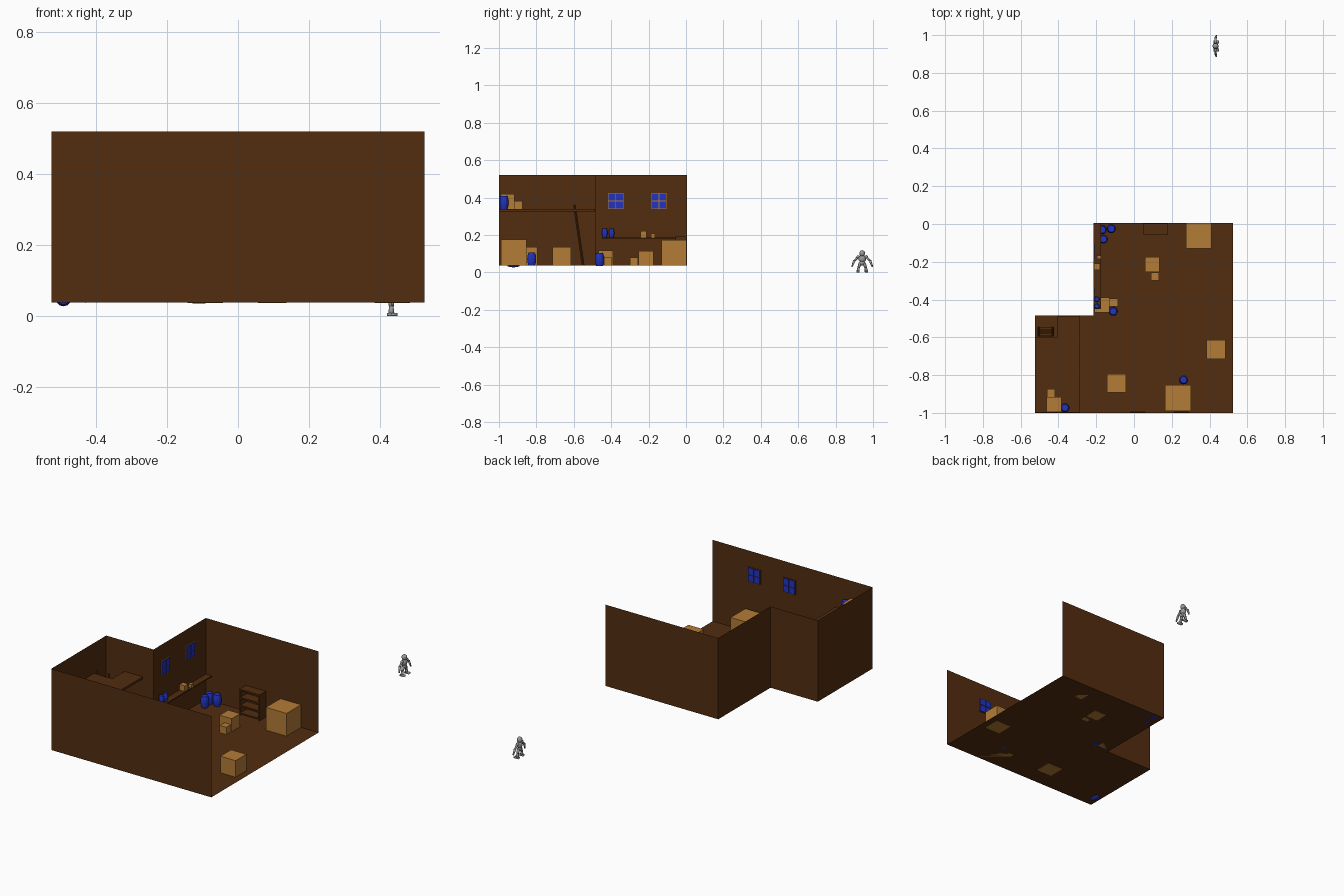
import bpy, bmesh, math
from mathutils import Vector, Matrix

if "Cube" in bpy.data.objects:
    bpy.data.objects.remove(bpy.data.objects["Cube"])

def mat(name, c):
    m = bpy.data.materials.new(name)
    m.diffuse_color = (*c, 1)
    m.use_nodes = True
    m.node_tree.nodes["Principled BSDF"].inputs["Base Color"].default_value = m.diffuse_color
    return m

BROWN = mat("dark_wood", (0.085, 0.026, 0.005))
TAN = mat("crate_wood", (0.45, 0.2, 0.036))
BLUE = mat("blue_paint", (0.016, 0.033, 0.52))
GREY = mat("grey_metal", (0.32, 0.32, 0.32))
FLOOR, TOP, LOFT = 0.038, 0.52, 0.34

def finish(name, bm, m, smooth=False):
    bmesh.ops.recalc_face_normals(bm, faces=bm.faces[:])
    me = bpy.data.meshes.new(name)
    bm.to_mesh(me)
    bm.free()
    me.materials.append(m)
    for p in me.polygons:
        p.use_smooth = smooth
    ob = bpy.data.objects.new(name, me)
    bpy.context.collection.objects.link(ob)
    return ob

def add_box(bm, x0, x1, y0, y1, z0, z1):
    mtx = Matrix.Translation(((x0 + x1) / 2, (y0 + y1) / 2, (z0 + z1) / 2)) @ \
        Matrix.Diagonal((x1 - x0, y1 - y0, z1 - z0, 1))
    bmesh.ops.create_cube(bm, size=1, matrix=mtx)

def boxes(name, m, *dims):
    bm = bmesh.new()
    for d in dims:
        add_box(bm, *d)
    return finish(name, bm, m)

def rod(bm, a, b, r0, r1, seg=8):
    a, b = Vector(a), Vector(b)
    rot = (b - a).to_track_quat('Z', 'Y').to_matrix().to_4x4()
    bmesh.ops.create_cone(bm, cap_ends=True, segments=seg, radius1=r0, radius2=r1,
                          depth=(b - a).length, matrix=Matrix.Translation((a + b) / 2) @ rot)

def ball(bm, c, s):
    bmesh.ops.create_uvsphere(bm, u_segments=10, v_segments=8, radius=1,
                              matrix=Matrix.Translation(c) @ Matrix.Diagonal((*s, 1)))

# Room shell: L-shaped floor, walls on every side except the right
plan = [(0.525, -1), (-0.525, -1), (-0.525, -0.485), (-0.215, -0.485), (-0.215, 0.005), (0.525, 0.005)]
bm = bmesh.new()
bm.faces.new([bm.verts.new((x, y, FLOOR)) for x, y in plan])
finish("floor", bm, BROWN)
bm = bmesh.new()
low = [bm.verts.new((x, y, FLOOR)) for x, y in plan]
high = [bm.verts.new((x, y, TOP)) for x, y in plan]
for i in range(5):
    bm.faces.new((low[i], low[i + 1], high[i + 1], high[i]))
finish("walls", bm, BROWN)

# Loft with a ladder hole in the back corner
bm = bmesh.new()
loft = [(-0.524, -0.999), (-0.285, -0.999), (-0.285, -0.486), (-0.405, -0.486), (-0.405, -0.6), (-0.524, -0.6)]
f = bm.faces.new([bm.verts.new((x, y, LOFT)) for x, y in loft])
ext = bmesh.ops.extrude_face_region(bm, geom=[f])
bmesh.ops.translate(bm, vec=(0, 0, -0.014), verts=[v for v in ext["geom"] if isinstance(v, bmesh.types.BMVert)])
finish("loft", bm, BROWN)

# Ladder
bm = bmesh.new()
for x in (-0.505, -0.43):
    rod(bm, (x, -0.55, FLOOR), (x, -0.597, 0.362), 0.007, 0.007, 4)
for i in range(7):
    t = (i + 0.7) / 7.4
    y, z = -0.55 - 0.047 * t, FLOOR + 0.324 * t
    add_box(bm, -0.505, -0.43, y - 0.006, y + 0.006, z - 0.003, z + 0.003)
finish("ladder", bm, BROWN)

# Wall shelf and bookcase
boxes("wall_shelf", BROWN, (-0.214, -0.175, -0.45, 0.004, 0.181, 0.188))
boxes("bookcase", BROWN,
      *[(x, x + 0.008, -0.055, 0.003, FLOOR, 0.192) for x in (0.047, 0.172)],
      *[(0.047, 0.18, -0.055, 0.003, z, z + 0.008) for z in (0.045, 0.09, 0.137, 0.184)])

# Crates: x, y of the low corner, base height, size
crates = [(0.275, -0.131, FLOOR, 0.135), (0.165, -0.99, FLOOR, 0.138),
          (0.385, -0.715, 0.036, 0.1), (-0.142, -0.893, 0.036, 0.1),
          (0.057, -0.253, 0.036, 0.079), (0.09, -0.3, FLOOR, 0.043),
          (-0.208, -0.468, FLOOR, 0.079), (-0.129, -0.438, FLOOR, 0.043),
          (-0.463, -0.995, LOFT, 0.079), (-0.46, -0.916, LOFT, 0.043),
          (-0.213, -0.243, 0.188, 0.033), (-0.195, -0.186, 0.188, 0.02)]
for i, (x, y, z, s) in enumerate(crates):
    boxes(f"crate_{i + 1}", TAN, (x, x + s, y, y + s, z, z + s))

# Barrels: bulging turned bodies
def barrel(name, loc, r, h, lying=False):
    bm = bmesh.new()
    rings = []
    n = 12
    for t, k in ((0, 0.75), (0.25, 0.94), (0.5, 1), (0.75, 0.94), (1, 0.75)):
        rings.append([bm.verts.new((r * k * math.cos(2 * math.pi * i / n),
                                    r * k * math.sin(2 * math.pi * i / n), h * t)) for i in range(n)])
    for a, b in zip(rings, rings[1:]):
        for i in range(n):
            bm.faces.new((a[i], a[(i + 1) % n], b[(i + 1) % n], b[i]))
    bm.faces.new(rings[0])
    bm.faces.new(rings[-1])
    if lying:
        bm.transform(Matrix.Rotation(math.pi / 2, 4, 'X'))
    bm.transform(Matrix.Translation(loc))
    finish(name, bm, BLUE)

for i, (x, y, z) in enumerate([(-0.168, -0.03, FLOOR), (-0.12, -0.025, FLOOR), (-0.162, -0.08, FLOOR),
                               (-0.11, -0.462, 0.035), (0.262, -0.825, FLOOR), (-0.365, -0.973, LOFT)]):
    barrel(f"barrel_{i + 1}", (x, y, z), 0.024, 0.068)
barrel("lying_barrel", (-0.492, -0.89, 0.05), 0.023, 0.065, True)
for i, y in enumerate((-0.435, -0.398)):
    barrel(f"shelf_barrel_{i + 1}", (-0.197, y, 0.188), 0.015, 0.046)

# Windows: thin frame with four panes; built facing +x, then placed
def window(name, frame_mat, mtx):
    fr = boxes(name + "_frame", frame_mat, (0.001, 0.004, -0.041, 0.041, -0.043, 0.043))
    panes = boxes(name + "_panes", BLUE, *[(0.003, 0.007, y - 0.018, y + 0.018, z - 0.019, z + 0.019)
                                           for y in (-0.02, 0.02) for z in (-0.021, 0.021)])
    for ob in (fr, panes):
        ob.data.transform(mtx)

for i, y in enumerate((-0.376, -0.144)):
    window(f"left_window_{i + 1}", TAN, Matrix.Translation((-0.215, y, 0.382)))
for i, x in enumerate((0.02, 0.25)):
    window(f"front_window_{i + 1}", BROWN,
           Matrix.Translation((x, -1, 0.382)) @ Matrix.Rotation(math.pi / 2, 4, 'Z'))

# Small standing figure behind the room, arms spread along y
FX, FY = 0.432, 0.942
bm = bmesh.new()
ball(bm, (FX, FY, 0.102), (0.016, 0.015, 0.017))
ball(bm, (FX, FY, 0.073), (0.015, 0.021, 0.02))
ball(bm, (FX, FY, 0.05), (0.013, 0.016, 0.013))
for s in (-1, 1):
    ball(bm, (FX, FY + s * 0.022, 0.083), (0.009, 0.009, 0.009))
    rod(bm, (FX, FY + s * 0.022, 0.083), (FX, FY + s * 0.042, 0.062), 0.006, 0.006)
    rod(bm, (FX, FY + s * 0.042, 0.064), (FX + 0.004, FY + s * 0.055, 0.03), 0.007, 0.004)
    rod(bm, (FX, FY + s * 0.01, 0.05), (FX, FY + s * 0.019, 0.026), 0.009, 0.007)
    rod(bm, (FX, FY + s * 0.019, 0.028), (FX, FY + s * 0.022, 0.004), 0.006, 0.009)
    add_box(bm, FX - 0.012, FX + 0.018, FY + s * 0.022 - 0.008, FY + s * 0.022 + 0.008, 0, 0.008)
finish("figure", bm, GREY, True)
